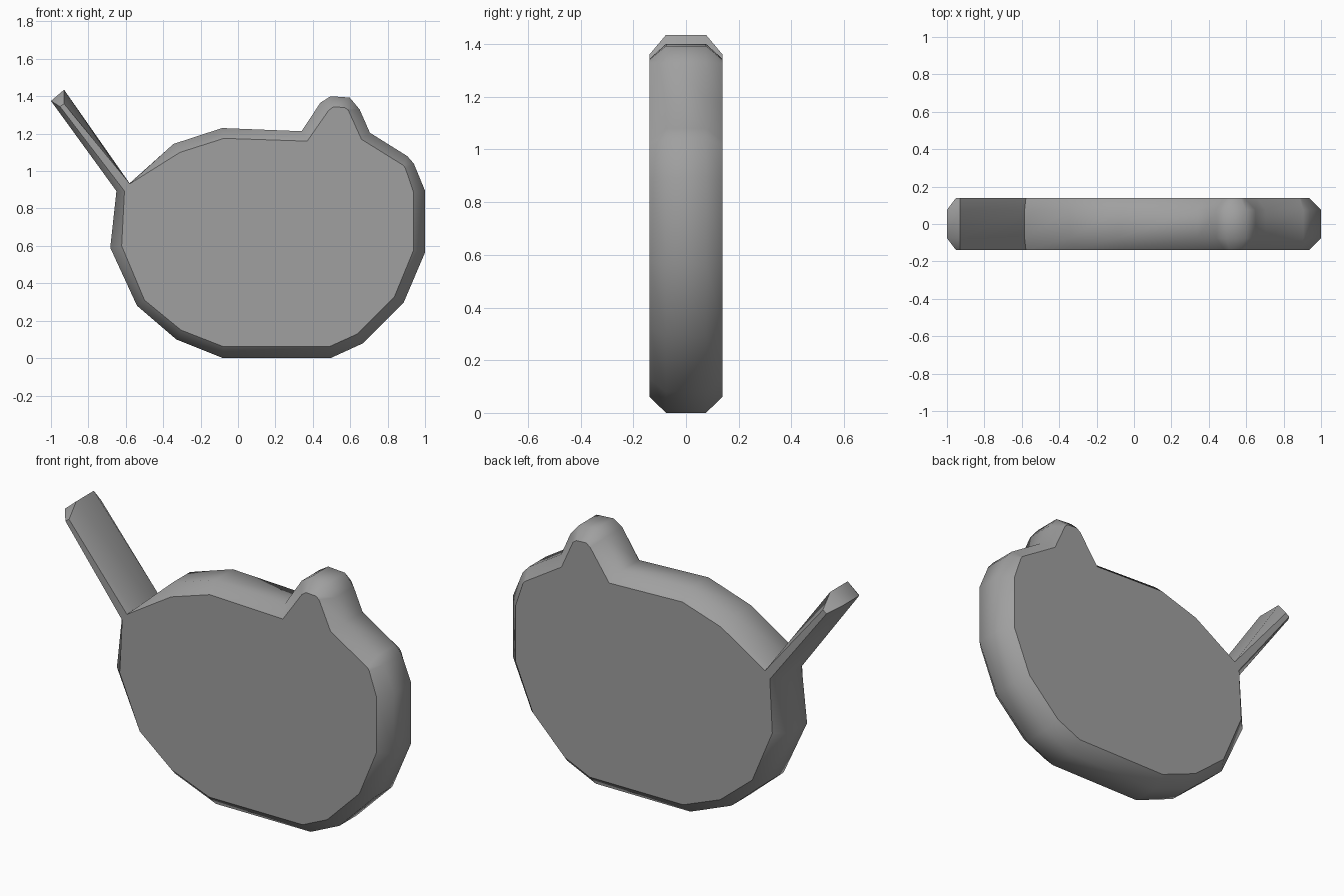
import bpy, bmesh
from math import radians

if "Cube" in bpy.data.objects:
    bpy.data.objects.remove(bpy.data.objects["Cube"])

# Silhouette (x, z) at the widest outline, clockwise from the handle tip
OUTER = [(-1.0, 1.375), (-.93, 1.435), (-.585, .93), (-.345, 1.145), (-.085, 1.23),
         (.34, 1.213), (.44, 1.365), (.495, 1.40), (.597, 1.393), (.65, 1.33),
         (.705, 1.205), (.905, 1.08), (.94, 1.04), (1.0, .895), (1.0, .565),
         (.885, .295), (.67, .08), (.495, 0), (-.08, 0), (-.33, .10),
         (-.54, .28), (-.683, .59), (-.65, .893)]
# Matching outline of the flat front and back faces
INNER = [(-.952, 1.345), (-.93, 1.36), (-.578, .932), (-.31, 1.10), (-.075, 1.175),
         (.37, 1.16), (.485, 1.325), (.51, 1.343), (.57, 1.34), (.59, 1.325),
         (.66, 1.17), (.885, 1.03), (.895, 1.015), (.938, .888), (.938, .575),
         (.835, .325), (.64, .13), (.49, .062), (-.08, .062), (-.305, .15),
         (-.5, .31), (-.622, .6), (-.607, .893)]

# Chamfered slab: four rings stacked through the thickness
bm = bmesh.new()
rings = [[bm.verts.new((x, y, z)) for x, z in outline]
         for y, outline in ((-.139, INNER), (-.076, OUTER), (.076, OUTER), (.139, INNER))]
n = len(OUTER)
for a, b in zip(rings, rings[1:]):
    for i in range(n):
        j = (i + 1) % n
        bm.faces.new((a[i], a[j], b[j], b[i]))
caps = [bm.faces.new(rings[0]), bm.faces.new(rings[-1][::-1])]
bmesh.ops.recalc_face_normals(bm, faces=bm.faces[:])

# Crisp border around the flat faces, rounded shading over the rim
for cap in caps:
    for edge in cap.edges:
        edge.smooth = False
bmesh.ops.triangulate(bm, faces=caps, ngon_method='EAR_CLIP')

mesh = bpy.data.meshes.new("pot_body")
bm.to_mesh(mesh)
bm.free()
body = bpy.data.objects.new("pot_body", mesh)
bpy.context.collection.objects.link(body)

bpy.context.view_layer.objects.active = body
body.select_set(True)
bpy.ops.object.shade_smooth_by_angle(angle=radians(50), keep_sharp_edges=True)

# Dark grey finish
grey = bpy.data.materials.new("dark_grey")
grey.diffuse_color = (.35, .35, .35, 1)
grey.use_nodes = True
grey.node_tree.nodes["Principled BSDF"].inputs["Base Color"].default_value = grey.diffuse_color
mesh.materials.append(grey)
